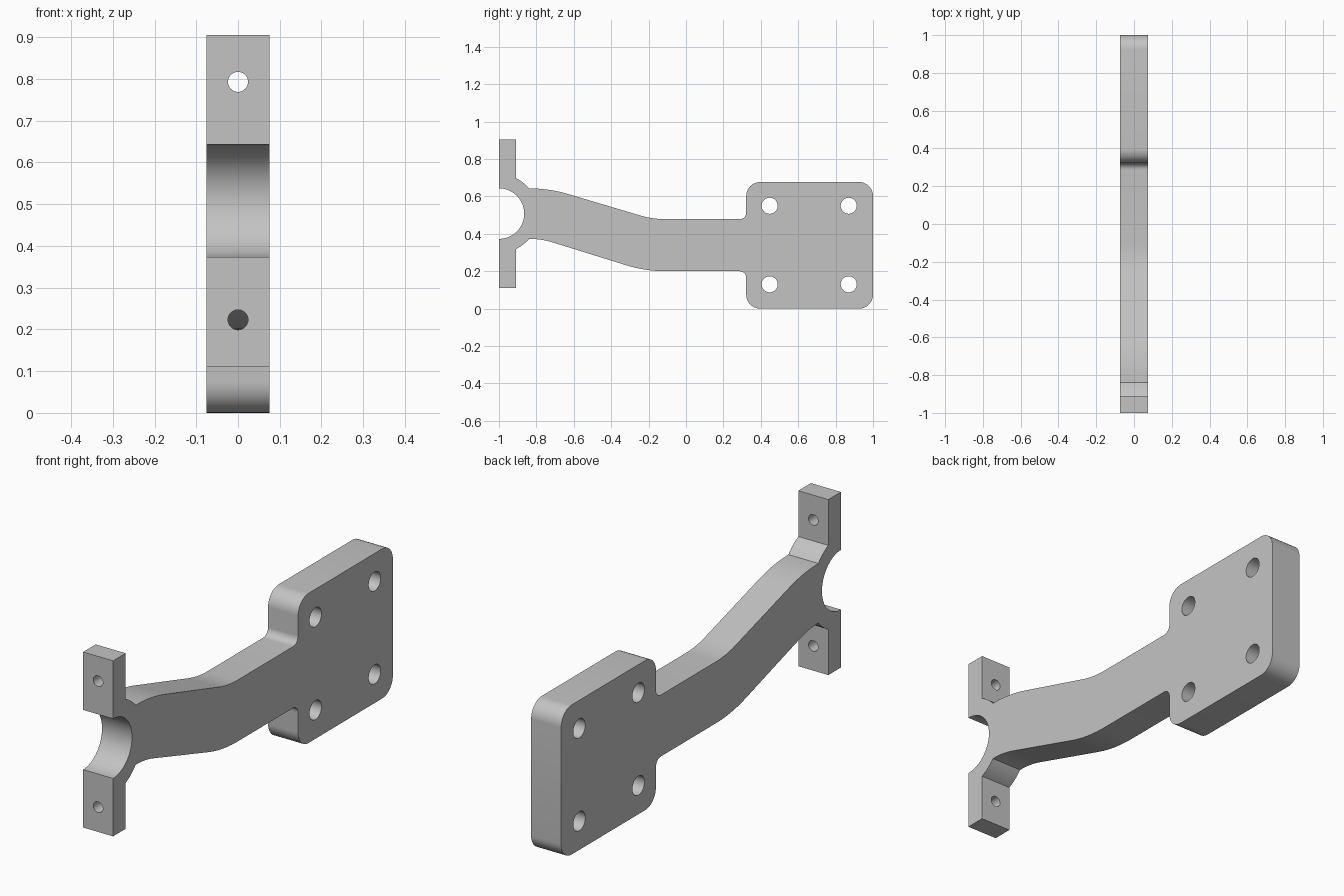
import bpy, bmesh, math
from mathutils import Vector, Matrix

cube = bpy.data.objects.get("Cube")
if cube:
    bpy.data.objects.remove(cube, do_unlink=True)

HALF = 0.075          # half thickness along x
MID = 0.508           # height of the saddle centre
SADDLE, RIM = 0.135, 0.21

grey = bpy.data.materials.new("plain_grey")
grey.use_nodes = True
colour = (0.55, 0.55, 0.55, 1)
grey.diffuse_color = colour
grey.node_tree.nodes["Principled BSDF"].inputs["Base Color"].default_value = colour


def arc(radius, start, end, steps):
    """Sharp-ended arc about the saddle centre, as (y, z, fillet) corners."""
    angles = [start + (end - start) * i / steps for i in range(steps + 1)]
    return [(-1 + radius * math.cos(a), MID + radius * math.sin(a), 0) for a in angles]


def rounded(corners, steps=10):
    """Replace each corner by a tangent arc whose trim length is given."""
    out = []
    for i, (y, z, trim) in enumerate(corners):
        p = Vector((y, z))
        if not trim:
            out.append(p)
            continue
        a = (Vector(corners[i - 1][:2]) - p).normalized()
        b = (Vector(corners[(i + 1) % len(corners)][:2]) - p).normalized()
        half = a.angle(b) / 2
        radius = trim * math.tan(half)
        centre = p + (a + b).normalized() * trim / math.cos(half)
        first = p + a * trim - centre
        last = p + b * trim - centre
        sweep = first.angle_signed(last)
        for k in range(steps + 1):
            t = -sweep * k / steps
            out.append(centre + Vector((first.x * math.cos(t) - first.y * math.sin(t),
                                        first.x * math.sin(t) + first.y * math.cos(t))))
    return out


def drill(target, name, radius, depth, centre, axis):
    bm = bmesh.new()
    bmesh.ops.create_cone(bm, cap_ends=True, segments=40, radius1=radius,
                          radius2=radius, depth=depth,
                          matrix=Matrix.Translation(centre) @ Matrix.Rotation(math.pi / 2, 4, axis))
    mesh = bpy.data.meshes.new(name)
    bm.to_mesh(mesh)
    bm.free()
    mesh.materials.append(grey)
    cutter = bpy.data.objects.new(name, mesh)
    bpy.context.collection.objects.link(cutter)
    mod = target.modifiers.new(name, "BOOLEAN")
    mod.operation, mod.solver, mod.object = "DIFFERENCE", "EXACT", cutter
    return cutter


# Side outline: saddle, upper tab, arm top, plate, arm underside, lower tab
a0, a1 = math.acos(0.09 / RIM), math.asin(SADDLE / RIM)
outline = arc(SADDLE, -math.pi / 2, math.pi / 2, 36)
outline += [(-1, 0.905, 0), (-0.91, 0.905, 0)]
outline += arc(RIM, a0, a1, 6)
outline += [(-0.733, 0.643, 0.105), (-0.177, 0.478, 0.07), (0.322, 0.478, 0.035),
            (0.322, 0.677, 0.075), (1, 0.677, 0.075), (1, 0, 0.075),
            (0.322, 0, 0.075), (0.322, 0.2, 0.035), (-0.217, 0.2, 0.11),
            (-0.773, 0.373, 0.065)]
outline += arc(RIM, -a1, -a0, 6)
outline += [(-0.91, 0.111, 0), (-1, 0.111, 0)]

# Extrude the outline into the bracket
bm = bmesh.new()
face = bm.faces.new([bm.verts.new((-HALF, p.x, p.y)) for p in rounded(outline)])
grown = bmesh.ops.extrude_face_region(bm, geom=[face])["geom"]
bmesh.ops.translate(bm, vec=(2 * HALF, 0, 0),
                    verts=[v for v in grown if isinstance(v, bmesh.types.BMVert)])
bmesh.ops.recalc_face_normals(bm, faces=bm.faces)
mesh = bpy.data.meshes.new("bracket_arm")
bm.to_mesh(mesh)
bm.free()
mesh.materials.append(grey)
bracket = bpy.data.objects.new("bracket_arm", mesh)
bpy.context.collection.objects.link(bracket)

# Bolt holes through the plate and the tabs
cutters = [drill(bracket, "plate_hole", 0.043, 0.4, (0, y, z), "Y")
           for y in (0.447, 0.87) for z in (0.13, 0.55)]
cutters += [drill(bracket, "tab_hole", 0.024, 0.2, (0, -0.955, z), "X")
            for z in (0.223, 0.793)]

# Apply the cuts, then smooth the curved walls
for o in bpy.context.selected_objects:
    o.select_set(False)
bpy.context.view_layer.objects.active = bracket
bracket.select_set(True)
for name in [m.name for m in bracket.modifiers]:
    bpy.ops.object.modifier_apply(modifier=name)
for c in cutters:
    bpy.data.objects.remove(c, do_unlink=True)
bpy.ops.object.shade_smooth_by_angle(angle=math.radians(25))
